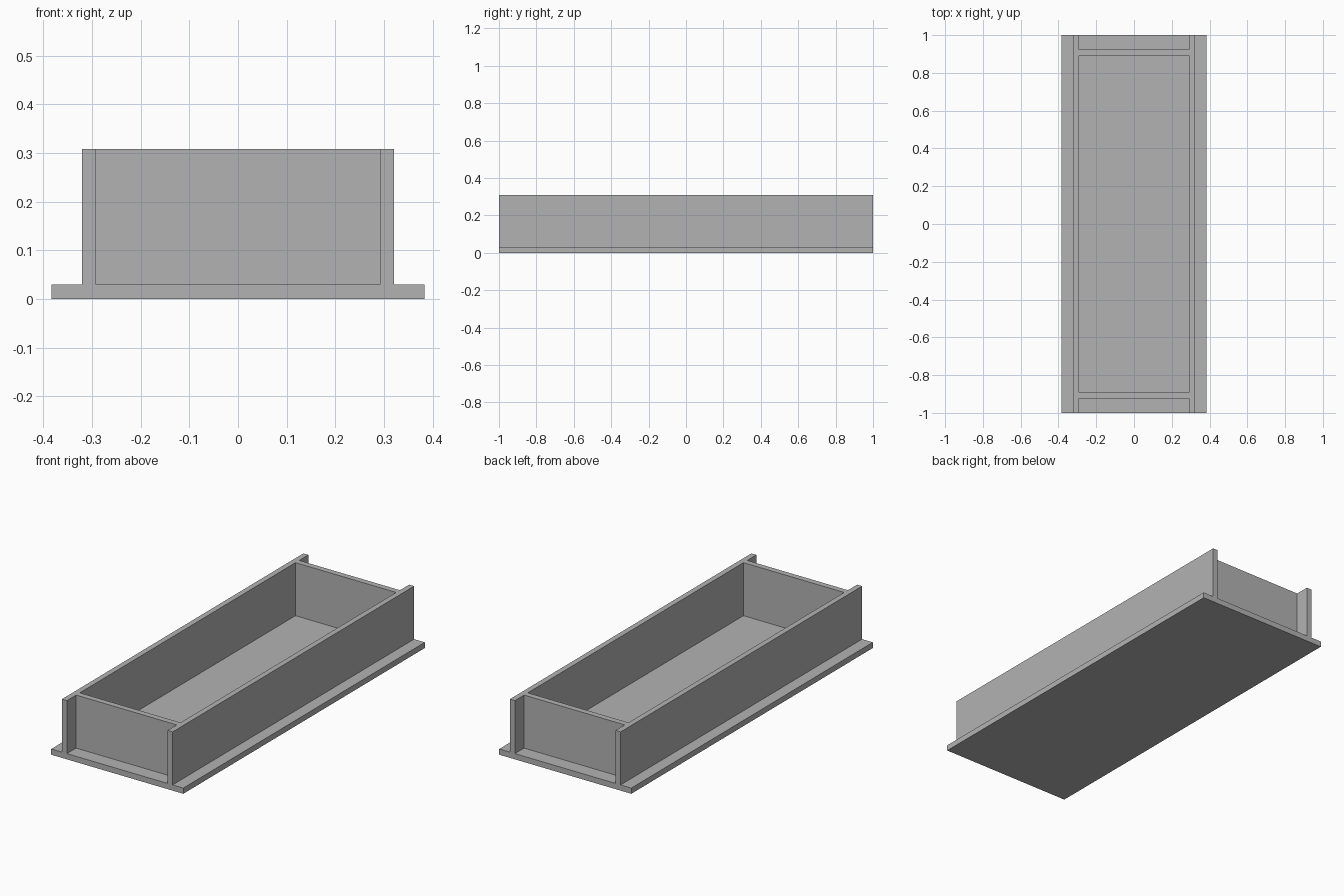
import bpy

cube = bpy.data.objects.get("Cube")
if cube:
    bpy.data.objects.remove(cube, do_unlink=True)

# Single plain grey finish
grey = bpy.data.materials.new("plain grey")
grey.use_nodes = True
colour = (0.45, 0.45, 0.45, 1.0)
grey.diffuse_color = colour
grey.node_tree.nodes["Principled BSDF"].inputs["Base Color"].default_value = colour

LENGTH = 2.0
BASE_WIDTH = 0.766
THICK = 0.03
HEIGHT = 0.308
WALL_OUTER = 0.321   # outer face of the side walls
WALL_INNER = 0.292   # inner face of the side walls
END_OUTER = 0.924    # outer face of the end panels
END_INNER = 0.893    # inner face of the end panels


def box(name, low, high):
    """Add a box spanning two opposite corners."""
    centre = [(a + b) / 2 for a, b in zip(low, high)]
    bpy.ops.mesh.primitive_cube_add(size=1, location=centre)
    part = bpy.context.object
    part.name = name
    part.scale = [b - a for a, b in zip(low, high)]
    bpy.ops.object.transform_apply(location=False, rotation=False, scale=True)
    part.data.materials.append(grey)
    return part


# Base plate
box("base_plate", (-BASE_WIDTH / 2, -LENGTH / 2, 0), (BASE_WIDTH / 2, LENGTH / 2, THICK))

# Full-length side walls
for name, side in (("left_wall", 1), ("right_wall", -1)):
    x = sorted((side * WALL_INNER, side * WALL_OUTER))
    box(name, (x[0], -LENGTH / 2, THICK), (x[1], LENGTH / 2, HEIGHT))

# Recessed end panels between the walls
for name, side in (("front_panel", -1), ("back_panel", 1)):
    y = sorted((side * END_INNER, side * END_OUTER))
    box(name, (-WALL_INNER, y[0], THICK), (WALL_INNER, y[1], HEIGHT))
